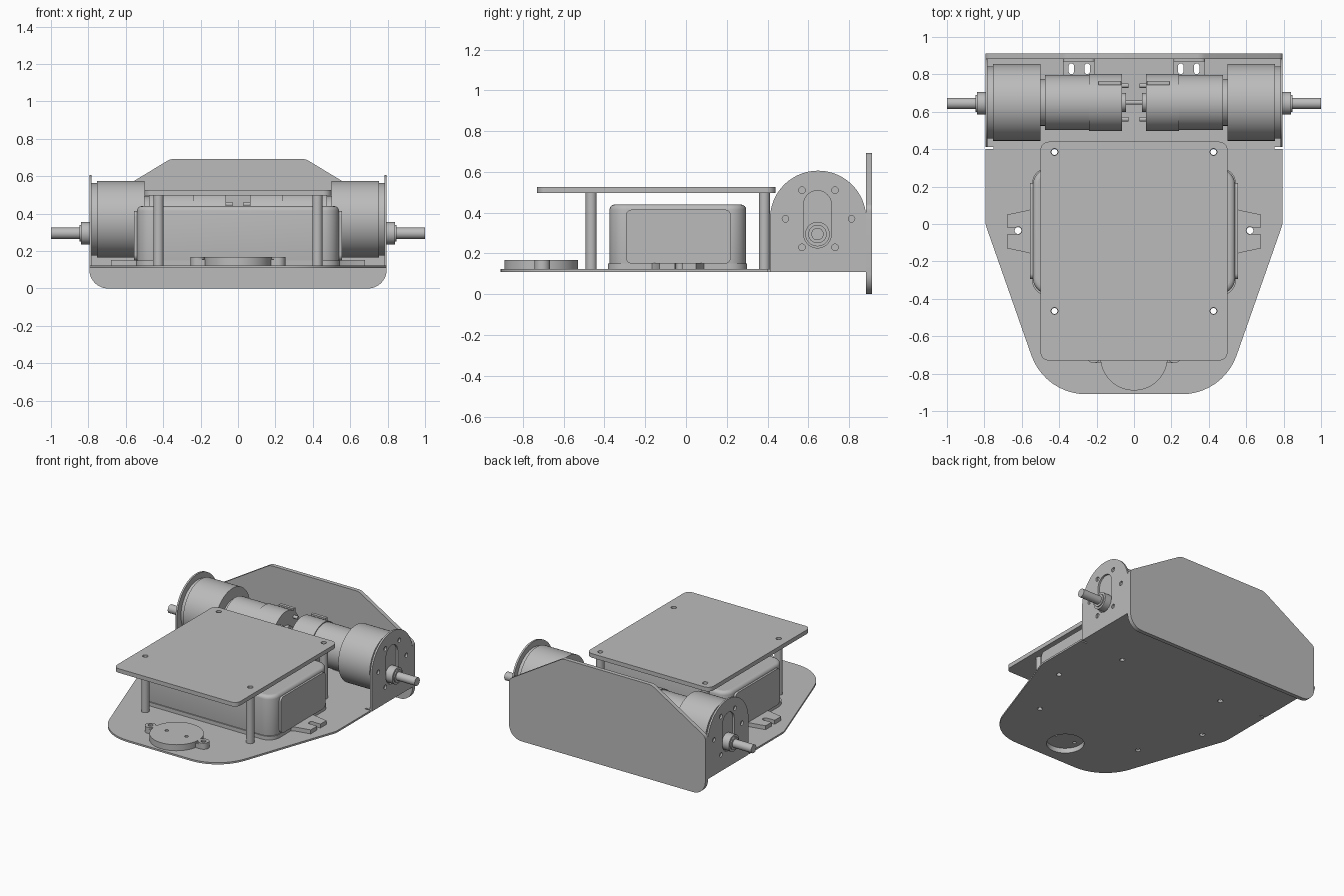
import bpy, math
from mathutils import Matrix, Vector

if "Cube" in bpy.data.objects:
    bpy.data.objects.remove(bpy.data.objects["Cube"])

grey = bpy.data.materials.new("plain_grey")
grey.use_nodes = True
grey.diffuse_color = (0.5, 0.5, 0.5, 1)
grey.node_tree.nodes["Principled BSDF"].inputs["Base Color"].default_value = (0.5, 0.5, 0.5, 1)

# Local outline axes and thickness axis for each plane
PLANES = {
    "XY": Matrix.Identity(4),
    "YZ": Matrix(((0, 0, 1, 0), (1, 0, 0, 0), (0, 1, 0, 0), (0, 0, 0, 1))),
    "XZ": Matrix(((1, 0, 0, 0), (0, 0, -1, 0), (0, 1, 0, 0), (0, 0, 0, 1))),
}


def finish(ob, name):
    ob.name = ob.data.name = name
    ob.data.materials.clear()
    ob.data.materials.append(grey)
    bpy.ops.object.select_all(action="DESELECT")
    ob.select_set(True)
    bpy.context.view_layer.objects.active = ob
    bpy.ops.object.shade_smooth_by_angle(angle=math.radians(35))
    return ob


def arc(cx, cy, r, a0, a1, n=24):
    angles = [math.radians(a0 + (a1 - a0) * i / n) for i in range(n + 1)]
    return [(cx + r * math.cos(a), cy + r * math.sin(a)) for a in angles]


def circle(cx, cy, r, n=32):
    return arc(cx, cy, r, 0, 360, n)[:-1]


def capsule(x0, y0, x1, y1, r):
    a = math.degrees(math.atan2(y1 - y0, x1 - x0))
    return arc(x1, y1, r, a - 90, a + 90) + arc(x0, y0, r, a + 90, a + 270)


def rounded(corners, n=10):
    """Outline from (x, y, radius) corners."""
    out = []
    for i, (x, y, r) in enumerate(corners):
        p = Vector((x, y))
        if r == 0:
            out.append((x, y))
            continue
        a = (Vector(corners[i - 1][:2]) - p).normalized()
        b = (Vector(corners[(i + 1) % len(corners)][:2]) - p).normalized()
        half = a.angle(b) / 2
        c = p + (a + b).normalized() * r / math.sin(half)
        start = p + a * r / math.tan(half) - c
        end = p + b * r / math.tan(half) - c
        turn = math.atan2(start.cross(end), start.dot(end))
        for k in range(n + 1):
            v = Matrix.Rotation(turn * k / n, 2) @ start
            out.append(tuple(c + v))
    return out


def rect(x0, x1, y0, y1, r=0):
    return rounded([(x0, y0, r), (x1, y0, r), (x1, y1, r), (x0, y1, r)])


def mirrored(half):
    """Close a right-hand outline with its reflection in x."""
    return rounded(half + [(-x, y, r) for x, y, r in reversed(half)])


def plate(name, outline, lo, hi, plane="XY", holes=(), bevel=0):
    cu = bpy.data.curves.new(name, "CURVE")
    cu.dimensions = "2D"
    cu.fill_mode = "BOTH"
    for loop in [outline, *holes]:
        s = cu.splines.new("POLY")
        s.points.add(len(loop) - 1)
        for pt, (x, y) in zip(s.points, loop):
            pt.co = (x, y, 0, 1)
        s.use_cyclic_u = True
    cu.extrude = abs(hi - lo) / 2 - bevel
    cu.bevel_depth, cu.offset, cu.bevel_resolution = bevel, -bevel, 3
    tmp = bpy.data.objects.new(name, cu)
    bpy.context.collection.objects.link(tmp)
    mesh = bpy.data.meshes.new_from_object(tmp.evaluated_get(bpy.context.evaluated_depsgraph_get()))
    bpy.data.objects.remove(tmp)
    mid = (lo + hi) / 2 * (-1 if plane == "XZ" else 1)
    mesh.transform(PLANES[plane] @ Matrix.Translation((0, 0, mid)))
    ob = bpy.data.objects.new(name, mesh)
    bpy.context.collection.objects.link(ob)
    return finish(ob, name)


def rod(name, axis, lo, hi, a, b, r, n=48):
    mid = (lo + hi) / 2
    loc, rot = ((mid, a, b), (0, math.pi / 2, 0)) if axis == "X" else ((a, b, mid), (0, 0, 0))
    bpy.ops.mesh.primitive_cylinder_add(vertices=n, radius=r, depth=abs(hi - lo), location=loc, rotation=rot)
    return finish(bpy.context.object, name)


POSTS = [(sx * 0.425, y) for sx in (-1, 1) for y in (0.385, -0.465)]
TAB_HOLES = [(sx * 0.62, -0.035) for sx in (-1, 1)]
SLOTS = [(sx * x, 0.83) for sx in (-1, 1) for x in (0.25, 0.335)]

# Base plate with relief notches ahead of the side brackets
base = mirrored([(0.476, -0.91, 0.31), (0.795, 0, 0.12), (0.795, 0.4, 0),
                 (0.75, 0.4, 0), (0.75, 0.412, 0), (0.79, 0.412, 0), (0.79, 0.885, 0)])
base_holes = [circle(x, y, 0.018) for x, y in POSTS + TAB_HOLES]
base_holes += [capsule(x, y - 0.015, x, y + 0.015, 0.014) for x, y in SLOTS]
plate("base_plate", base, 0.11, 0.123, holes=base_holes + [circle(0, -0.71, 0.125)])

# Back plate
plate("back_plate", mirrored([(0.795, 0, 0.1), (0.795, 0.43, 0.04), (0.36, 0.693, 0.08)]),
      0.882, 0.912, "XZ")

# Raised deck on four posts
plate("top_deck", rect(-0.5, 0.5, -0.73, 0.44, 0.045), 0.496, 0.526,
      holes=[circle(x, y, 0.018) for x, y in POSTS])
for x, y in POSTS:
    plate("deck_post", circle(x, y, 0.027), 0.122, 0.497, holes=[circle(x, y, 0.016)])

# Battery box with end caps and slotted mounting tabs
plate("battery_box", rect(-0.54, 0.54, -0.375, 0.295, 0.085), 0.125, 0.44, bevel=0.025)
plate("battery_box_foot", rect(-0.545, 0.545, -0.383, 0.3, 0.085), 0.123, 0.15)
for s in (-1, 1):
    plate("battery_end_cap", rect(-0.295, 0.22, 0.15, 0.415, 0.03), s * 0.53, s * 0.555, "YZ")
    tab = [(0.53, 0.10), (0.56, 0.075), (0.68, 0.05), (0.68, -0.018), (0.63, -0.018)]
    tab += arc(0.62, -0.035, 0.02, 60, 300, 16)
    tab += [(0.63, -0.055), (0.68, -0.055), (0.68, -0.13), (0.56, -0.155), (0.53, -0.18)]
    plate("battery_tab", [(s * x, y) for x, y in tab], 0.123, 0.152)

# Caster: hollow puck with two screw ears
plate("caster_wall", circle(0, -0.71, 0.18, 64), 0.121, 0.147, holes=[circle(0, -0.71, 0.125)])
plate("caster_cap", circle(0, -0.71, 0.18, 64), 0.146, 0.167,
      holes=[circle(x, -0.71, 0.012) for x in (-0.08, 0.08)])
for s in (-1, 1):
    plate("caster_ear", capsule(s * 0.175, -0.705, s * 0.215, -0.705, 0.038), 0.122, 0.155)
    plate("caster_ear_boss", circle(s * 0.215, -0.705, 0.038), 0.122, 0.167,
          holes=[circle(s * 0.215, -0.705, 0.017)])

# Drive units, one per side
CY, CZ = 0.65, 0.37
bolts = [(CY + 0.162 * math.cos(math.radians(a)), CZ + 0.162 * math.sin(math.radians(a)))
         for a in range(0, 360, 60)]
for s in (-1, 1):
    # Side bracket with bolt holes and shaft slot
    side = [(0.412, 0.11), (0.884, 0.11)] + arc(0.648, CZ, 0.236, 0, 180, 40)
    plate("side_bracket", side, s * 0.782, s * 0.795, "YZ",
          holes=[circle(y, z, 0.016) for y, z in bolts]
          + [capsule(0.645, 0.295, 0.645, 0.44, 0.068)])
    # Gearbox and motor
    for name, lo, hi, r in [("gearbox_flange", 0.75, 0.782, 0.193), ("gearbox", 0.5, 0.755, 0.205),
                            ("motor_collar", 0.47, 0.505, 0.125), ("motor_can", 0.08, 0.475, 0.147),
                            ("motor_band", 0.065, 0.24, 0.153), ("motor_bearing", 0.042, 0.07, 0.05)]:
        rod(name, "X", s * lo, s * hi, CY, CZ, r, 64)
    # Solder terminals
    for y, z in [(CY + 0.09, 0.45), (CY - 0.09, 0.45)]:
        rod("motor_terminal", "X", s * 0.03, s * 0.07, y, z, 0.012, 16)
    plate("terminal_strip", rect(s * 0.07, s * 0.19, 0.742, 0.765), 0.46, 0.505)
    # Output shaft, offset below the gearbox axis
    rod("shaft_boss", "X", s * 0.75, s * 0.84, 0.645, 0.295, 0.06)
    rod("shaft_collar", "X", s * 0.83, s * 0.848, 0.645, 0.295, 0.045)
    rod("output_shaft", "X", s * 0.84, s * 1.0, 0.645, 0.295, 0.03)
    # Angle bracket holding the back plate
    plate("angle_foot", rect(s * 0.295 - 0.085, s * 0.295 + 0.085, 0.78, 0.882, 0.02), 0.122, 0.137,
          holes=[capsule(x, y - 0.015, x, y + 0.015, 0.014) for x, y in SLOTS if x * s > 0])
    plate("angle_upright", rect(s * 0.295 - 0.085, s * 0.295 + 0.085, 0.123, 0.24, 0.02), 0.868, 0.883, "XZ")
rod("motor_tail_shaft", "X", -0.045, 0.045, CY, CZ, 0.012, 16)
